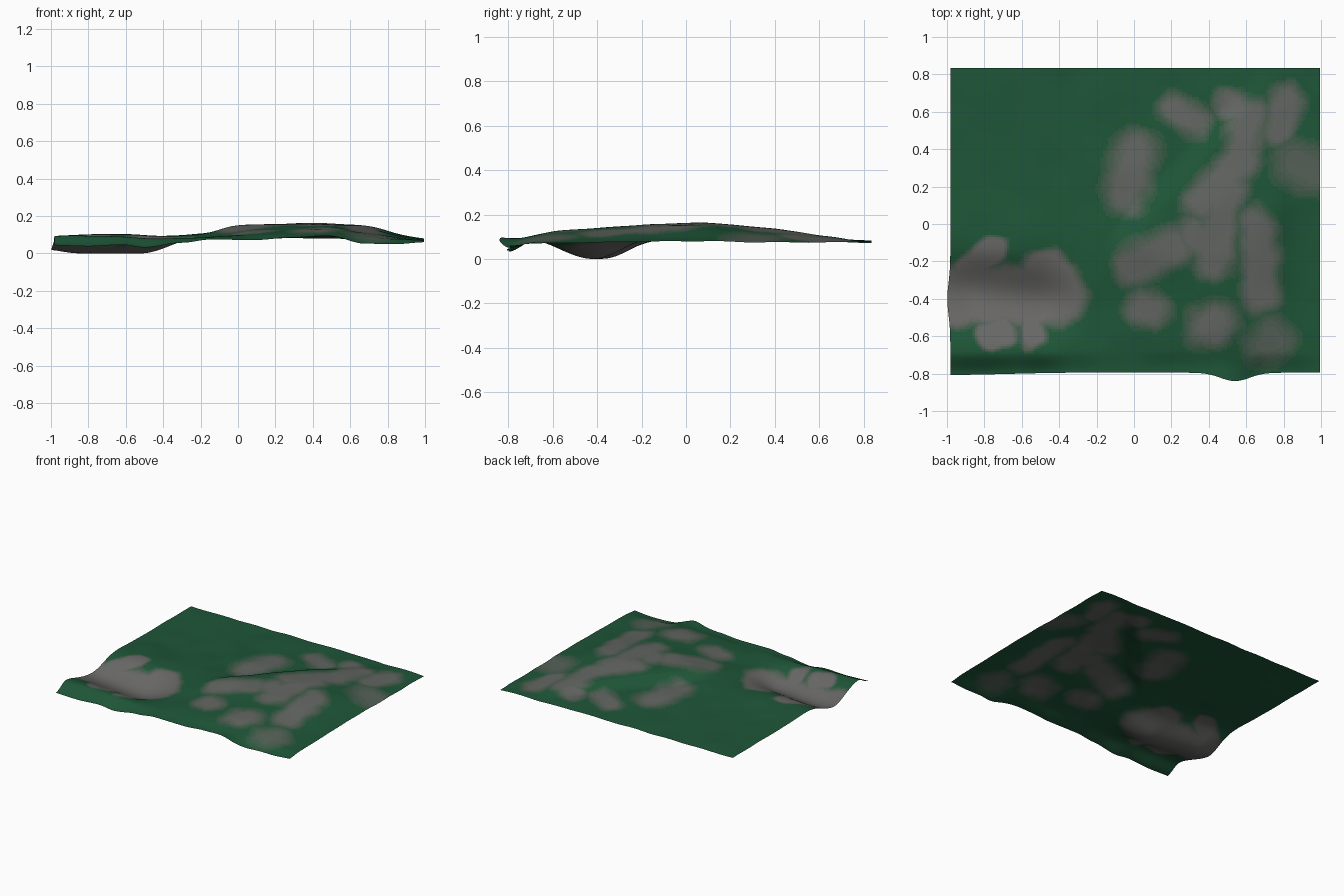
import bpy, bmesh, math
from mathutils import noise, Vector

if "Cube" in bpy.data.objects:
    bpy.data.objects.remove(bpy.data.objects["Cube"])

NX, NY = 150, 126
STEPS = 9


def smooth(a, b, t):
    t = min(1, max(0, (t - a) / (b - a)))
    return t * t * (3 - 2 * t)


def profile(points, x):
    for (x0, z0), (x1, z1) in zip(points, points[1:]):
        if x <= x1:
            return z0 + (z1 - z0) * smooth(x0, x1, x)
    return points[-1][1]


# height of the drooping front lip along x
LIP = [(-1, .042), (-.8, .036), (-.62, .044), (-.5, .03), (-.3, .055), (-.15, .072), (.1, .07),
       (.27, .082), (.48, .094), (.68, .05), (.85, .048), (1, .058)]

# mounds: x, y, height, spread left, right, front, back
MOUNDS = [(.43, .0, .088, .38, .27, .33, .5), (.45, -.58, .034, .3, .2, .12, .2),
          (-.7, -.12, .03, .2, .2, .09, .15), (-.72, -.66, .02, .25, .25, .07, .06),
          (.02, -.13, .028, .16, .16, .12, .14), (.74, .1, .02, .12, .08, .3, .2)]

# bare rock patches: start, end, radius
PATCHES = [(-.98, -.38, -.42, -.38, .15), (-.75, -.13, -.88, -.24, .07), (-.72, -.58, -.76, -.6, .08),
           (-.54, -.55, -.54, -.6, .07), (-.48, -.25, -.42, -.3, .11),
           (-.04, .17, .01, .39, .13), (.22, .61, .33, .55, .1),
           (.5, .64, .62, .6, .09), (.62, .58, .58, .4, .11), (.58, .35, .36, .12, .11),
           (.50, .2, .42, -.2, .11), (.77, .5, .82, .66, .1), (.87, .32, .97, .28, .14),
           (.0, -.22, .22, -.12, .12), (.33, -.05, .45, -.18, .11), (.66, -.0, .68, -.38, .11),
           (.05, -.45, .1, -.46, .11), (.40, -.55, .44, -.53, .13), (.71, -.64, .74, -.62, .13)]


def height(x, y):
    hill = 0
    for mx, my, h, l, r, f, b in MOUNDS:
        dx = (x - mx) / (l if x < mx else r)
        dy = (y - my) / (f if y < my else b)
        hill += h * math.exp(-(dx * dx + dy * dy) / 2)
    # steep bank along the diagonal crest of the hill
    across = -.74 * (x + .09) + .67 * (y + .18)
    hill *= 1 - .6 * smooth(0, .13, across) * smooth(-.25, 0, x)
    z = .073 - .006 * x + hill
    # river-bed hollow on the left side
    centre = -.39 + .03 * math.sin((x + .75) * -5)
    dy = (y - centre) / (.125 if y < centre else .115)
    hollow = (1 - smooth(-.52, -.2, x)) * (.78 + .22 * smooth(-1, -.85, x)) * math.exp(-dy * dy / 2)
    z -= .08 * hollow
    z += .007 * noise.noise(Vector((x * 5, y * 5, 2))) * (1 - hollow)
    lip = smooth(-.68, -.8, y)
    return z * (1 - lip) + profile(LIP, x) * lip


def rockiness(x, y):
    n = Vector((x * 9, y * 9, 0))
    p = Vector((x + .03 * noise.noise(n), y + .03 * noise.noise(n + Vector((7, 3, 5)))))
    best = 0
    for k, (ax, ay, bx, by, r) in enumerate(PATCHES):
        a, d = Vector((ax, ay)), Vector((bx - ax, by - ay))
        t = min(1, max(0, (p - a).dot(d) / d.length_squared))
        inner = .75 if k < 5 else .3
        strength = 1 if k < 5 else .6 if k in (12, 18) else .88
        best = max(best, strength * (1 - smooth(r * inner, r * 1.35, (p - a - d * t).length)))
    return best


# ground sheet as a displaced grid
bm = bmesh.new()
rows = []
for j in range(NY + 1):
    row = []
    for i in range(NX + 1):
        u, v = i / NX * 2 - 1, j / NY
        x, y = u * .988 + .006, -.795 + v * 1.63
        z = height(x, y)
        front = (1 - smooth(0, .12, v))
        y -= front * (.045 * math.exp(-((x - .54) / .11) ** 2) + .012 * smooth(-.3, -1, x))
        x -= (1 - smooth(-1, -.8, u)) * .016 * math.exp(-((y + .4) / .12) ** 2)
        row.append(bm.verts.new((x, y, z)))
    rows.append(row)
for j in range(NY):
    for i in range(NX):
        f = bm.faces.new((rows[j][i], rows[j][i + 1], rows[j + 1][i + 1], rows[j + 1][i]))
        c = f.calc_center_median()
        f.material_index = round(rockiness(c.x, c.y) * (STEPS - 1))
        f.smooth = True
low = min(v.co.z for v in bm.verts)
for v in bm.verts:
    v.co.z -= low
mesh = bpy.data.meshes.new("terrain")
bm.to_mesh(mesh)
bm.free()

# grass to rock colour blend
GRASS, ROCK = (.013, .092, .039), (.14, .138, .133)
for k in range(STEPS):
    t = k / (STEPS - 1)
    m = bpy.data.materials.new("grass_rock_%d" % k)
    m.diffuse_color = tuple(g + (r - g) * t for g, r in zip(GRASS, ROCK)) + (1,)
    m.use_nodes = True
    m.node_tree.nodes["Principled BSDF"].inputs["Base Color"].default_value = m.diffuse_color
    mesh.materials.append(m)
terrain = bpy.data.objects.new("terrain", mesh)
bpy.context.collection.objects.link(terrain)
